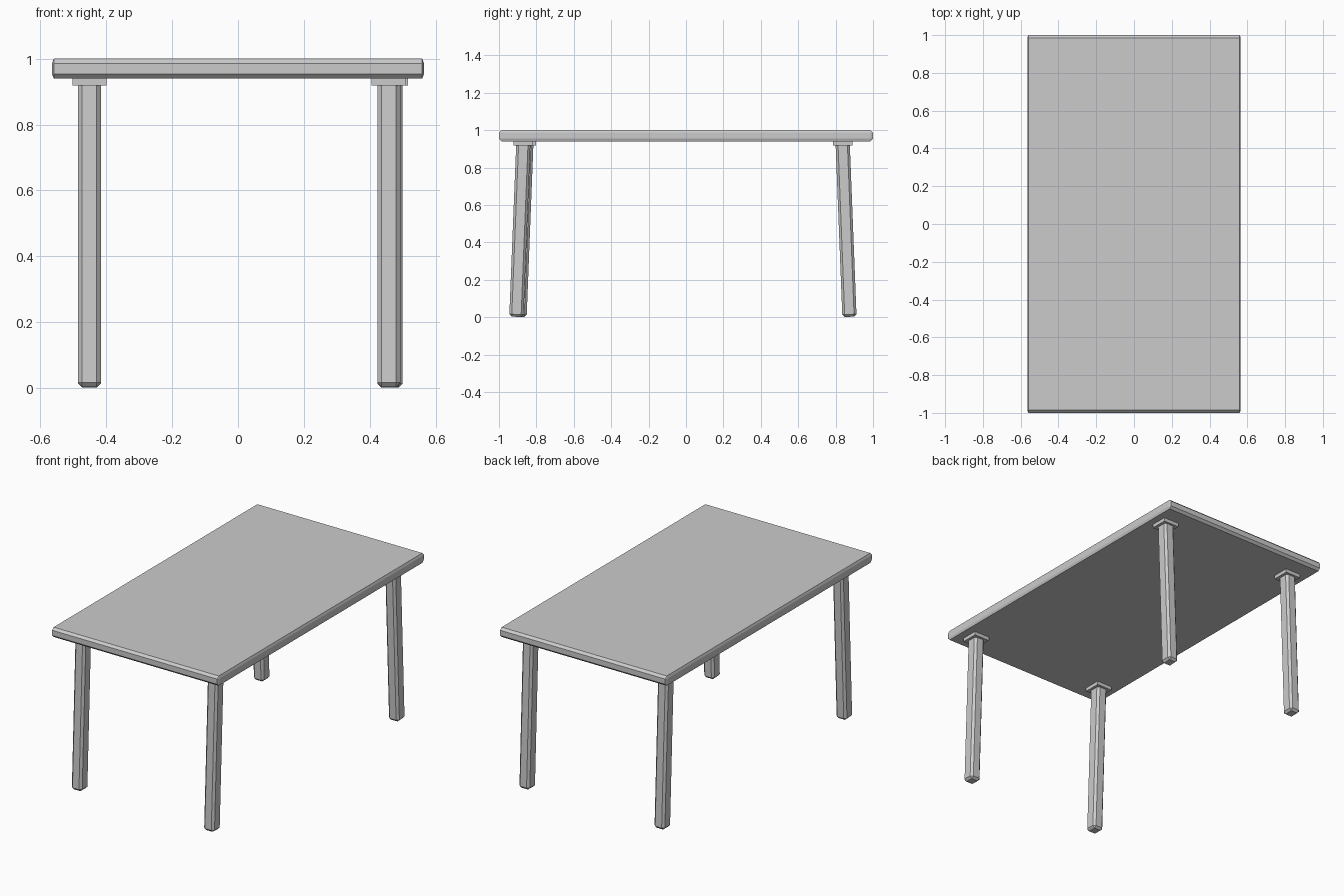
import bpy, bmesh
from math import atan2
from mathutils import Matrix, Vector

if "Cube" in bpy.data.objects:
    bpy.data.objects.remove(bpy.data.objects["Cube"])


def box(name, size, loc, chamfer=0.0, stretch=(1, 1, 1), tilt=0.0):
    """Box with flat chamfers; stretch scales the chamfer per axis."""
    bm = bmesh.new()
    bmesh.ops.create_cube(bm, size=1)
    bmesh.ops.scale(bm, verts=bm.verts, vec=[s / k for s, k in zip(size, stretch)])
    if chamfer:
        bmesh.ops.bevel(bm, geom=bm.edges[:], offset=chamfer, segments=1,
                        profile=0.5, affect='EDGES')
    bmesh.ops.scale(bm, verts=bm.verts, vec=stretch)
    mesh = bpy.data.meshes.new(name)
    bm.to_mesh(mesh)
    bm.free()
    ob = bpy.data.objects.new(name, mesh)
    ob.matrix_world = Matrix.Translation(Vector(loc)) @ Matrix.Rotation(tilt, 4, 'X')
    bpy.context.collection.objects.link(ob)
    return ob


# Table top, chamfer narrower along the long sides
box("table_top", (1.13, 2.0, 0.06), (0, 0, 0.97), 0.014, (0.4, 1, 1))

# Legs splayed along y, each with a square mounting plate
LEG_TOP = 0.945
legs = {
    # name: (x, y at plate, y at foot)
    "front_left": (-0.451, -0.853, -0.890),
    "front_right": (0.458, -0.869, -0.907),
    "back_left": (-0.451, 0.837, 0.874),
    "back_right": (0.465, 0.837, 0.874),
}
for name, (x, y_top, y_foot) in legs.items():
    tilt = atan2(y_foot - y_top, LEG_TOP)
    box(name + "_leg", (0.07, 0.076, LEG_TOP - 0.003),
        (x, (y_top + y_foot) / 2, LEG_TOP / 2), 0.013, tilt=tilt)
    box(name + "_plate", (0.104, 0.104, 0.024), (x, y_top, 0.93))
